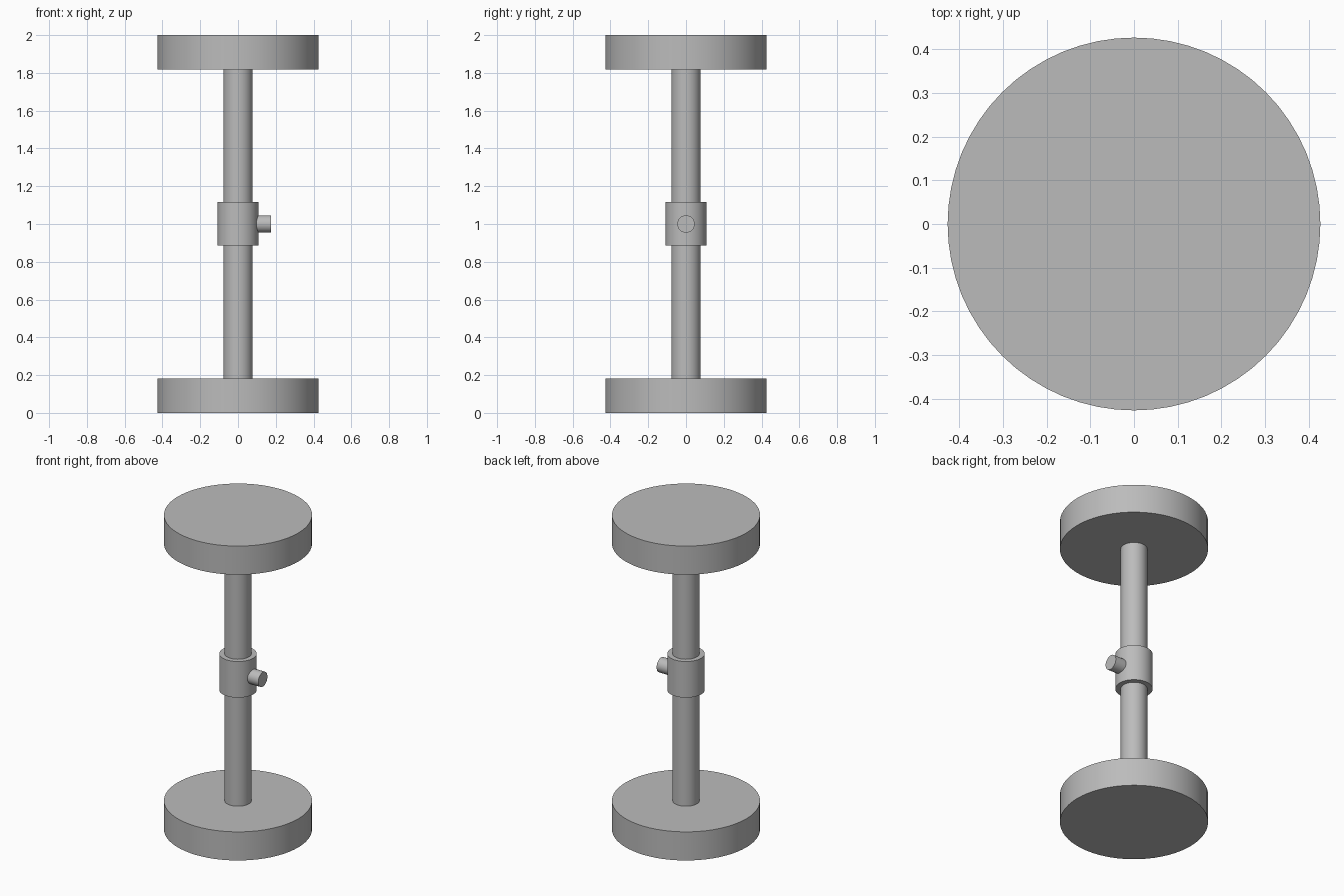
import bpy
import math

if "Cube" in bpy.data.objects:
    bpy.data.objects.remove(bpy.data.objects["Cube"], do_unlink=True)

GREY = (0.5, 0.5, 0.5, 1.0)
metal = bpy.data.materials.new("plain grey")
metal.use_nodes = True
metal.diffuse_color = GREY
metal.node_tree.nodes["Principled BSDF"].inputs["Base Color"].default_value = GREY


def cylinder(name, radius, start, end, sides=64, along_x=False):
    """Capped cylinder running from start to end along z, or along x at mid height."""
    mid = (start + end) / 2
    bpy.ops.mesh.primitive_cylinder_add(
        vertices=sides, radius=radius, depth=end - start,
        location=(mid, 0, 1) if along_x else (0, 0, mid),
        rotation=(0, math.pi / 2 if along_x else 0, 0))
    obj = bpy.context.object
    obj.name = name
    obj.data.materials.append(metal)
    bpy.ops.object.shade_smooth_by_angle(angle=math.radians(30))
    return obj


# Matching discs at both ends of the post
DISC_RADIUS, DISC_HEIGHT = 0.427, 0.182
cylinder("base_disc", DISC_RADIUS, 0, DISC_HEIGHT)
cylinder("top_disc", DISC_RADIUS, 2 - DISC_HEIGHT, 2)

# Post between the discs
cylinder("post", 0.077, DISC_HEIGHT, 2 - DISC_HEIGHT)

# Clamping collar with its side knob
cylinder("collar", 0.108, 0.887, 1.117)
cylinder("collar_knob", 0.046, 0.09, 0.175, 32, along_x=True)
